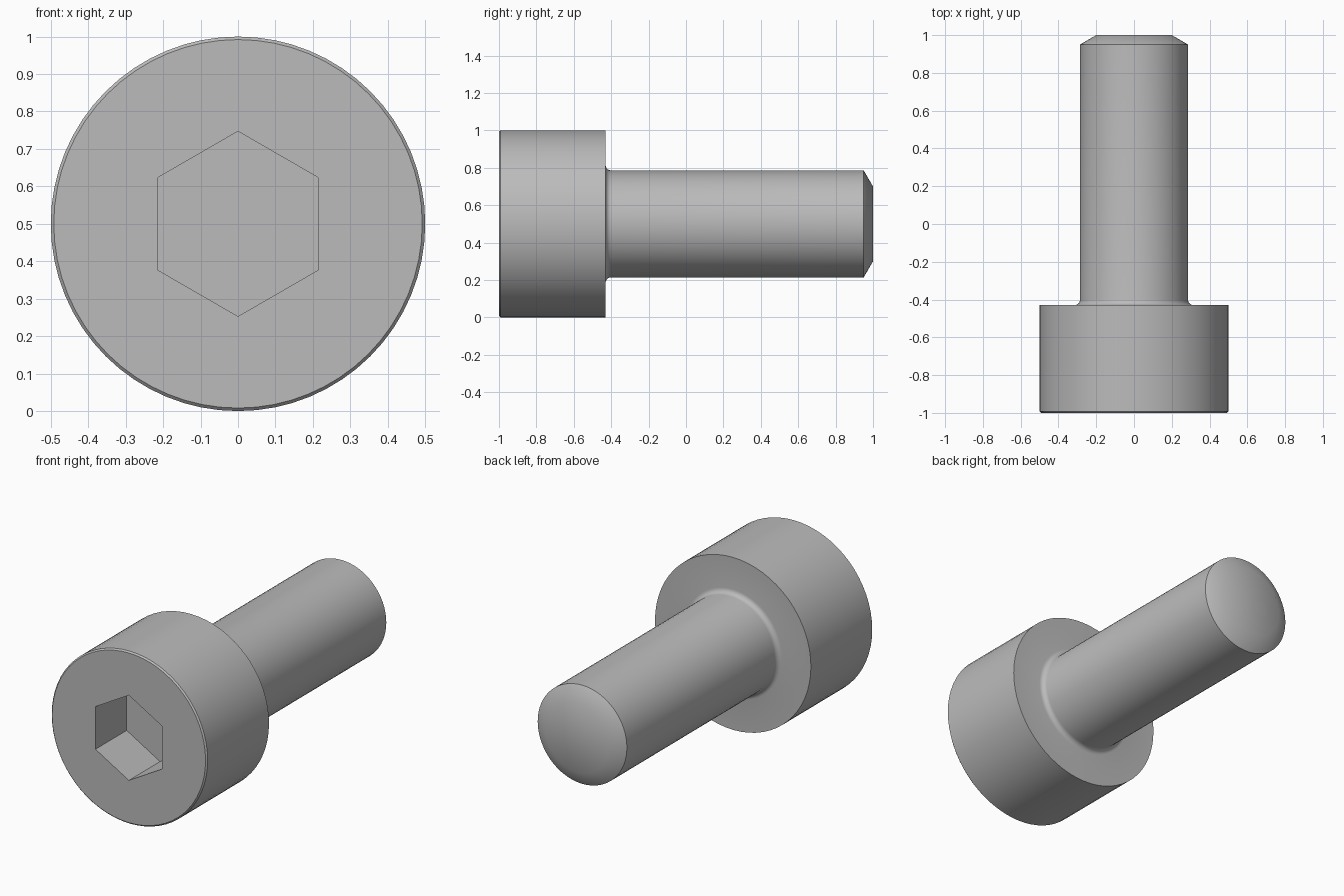
import bpy, bmesh
from math import pi, sin, cos, radians
from mathutils import Matrix, Vector

default = bpy.data.objects.get("Cube")
if default:
    bpy.data.objects.remove(default, do_unlink=True)

# Main dimensions
HEAD_R, SHAFT_R, TIP_R = 0.5, 0.286, 0.2
FRONT, SHOULDER, BACK = -1.0, -0.43, 1.0
BEVEL, FILLET, CHAMFER = 0.008, 0.029, 0.05
SOCKET_R, SOCKET_DEPTH = 0.247, 0.286
SIDES = 64
AXIS = Vector((0, 0, HEAD_R))

steel = bpy.data.materials.new("steel_grey")
steel.use_nodes = True
colour = (0.5, 0.5, 0.5, 1)
steel.diffuse_color = colour
steel.node_tree.nodes["Principled BSDF"].inputs["Base Color"].default_value = colour


def make_object(name, bm):
    bmesh.ops.recalc_face_normals(bm, faces=bm.faces)
    mesh = bpy.data.meshes.new(name)
    bm.to_mesh(mesh)
    bm.free()
    mesh.materials.append(steel)
    obj = bpy.data.objects.new(name, mesh)
    bpy.context.collection.objects.link(obj)
    return obj


def lathe(name, profile):
    """Spin (radius, y) points around the screw axis."""
    bm = bmesh.new()
    verts = [bm.verts.new((r, y, HEAD_R)) for r, y in profile]
    edges = [bm.edges.new(pair) for pair in zip(verts, verts[1:])]
    bmesh.ops.spin(bm, geom=verts + edges, cent=AXIS, axis=(0, 1, 0),
                   angle=2 * pi, steps=SIDES, use_duplicate=False)
    bmesh.ops.remove_doubles(bm, verts=bm.verts, dist=0.0001)
    # Merge the front fan into one flat face for a clean socket cut
    front = [f for f in bm.faces if all(v.co.y < FRONT + 0.0001 for v in f.verts)]
    bmesh.ops.dissolve_faces(bm, faces=front, use_verts=True)
    return make_object(name, bm)


# Head, fillet, shaft and chamfered tip in one turned profile
fillet = [(SHAFT_R + FILLET * (1 - sin(a)), SHOULDER + FILLET * (1 - cos(a)))
          for a in (i * pi / 10 for i in range(6))]
profile = [(0, FRONT), (HEAD_R - BEVEL, FRONT), (HEAD_R, FRONT + BEVEL),
           (HEAD_R, SHOULDER)] + fillet + [
           (SHAFT_R, BACK - CHAMFER), (TIP_R, BACK), (0, BACK)]
screw = lathe("socket_screw", profile)

# Hexagonal socket, with corners at top and bottom
bm = bmesh.new()
place = (Matrix.Translation((0, FRONT, HEAD_R))
         @ Matrix.Rotation(pi / 2, 4, "X") @ Matrix.Rotation(pi / 2, 4, "Z"))
bmesh.ops.create_cone(bm, cap_ends=True, segments=6, radius1=SOCKET_R,
                      radius2=SOCKET_R, depth=2 * SOCKET_DEPTH)
# Turn the prism until a corner lies on the vertical axis
corner = max(bm.verts, key=lambda v: v.co.x)
if abs(corner.co.y) > 0.001:
    bmesh.ops.rotate(bm, verts=bm.verts, matrix=Matrix.Rotation(pi / 6, 3, "Z"))
bmesh.ops.transform(bm, matrix=place, verts=bm.verts)
cutter = make_object("socket_cutter", bm)
cutter.hide_render = True

cut = screw.modifiers.new("socket", "BOOLEAN")
cut.operation = "DIFFERENCE"
cut.solver = "EXACT"
cut.object = cutter

bpy.ops.object.select_all(action="DESELECT")
screw.select_set(True)
bpy.context.view_layer.objects.active = screw
bpy.ops.object.modifier_apply(modifier=cut.name)
bpy.data.objects.remove(cutter, do_unlink=True)
bpy.ops.object.shade_smooth_by_angle(angle=radians(35))
